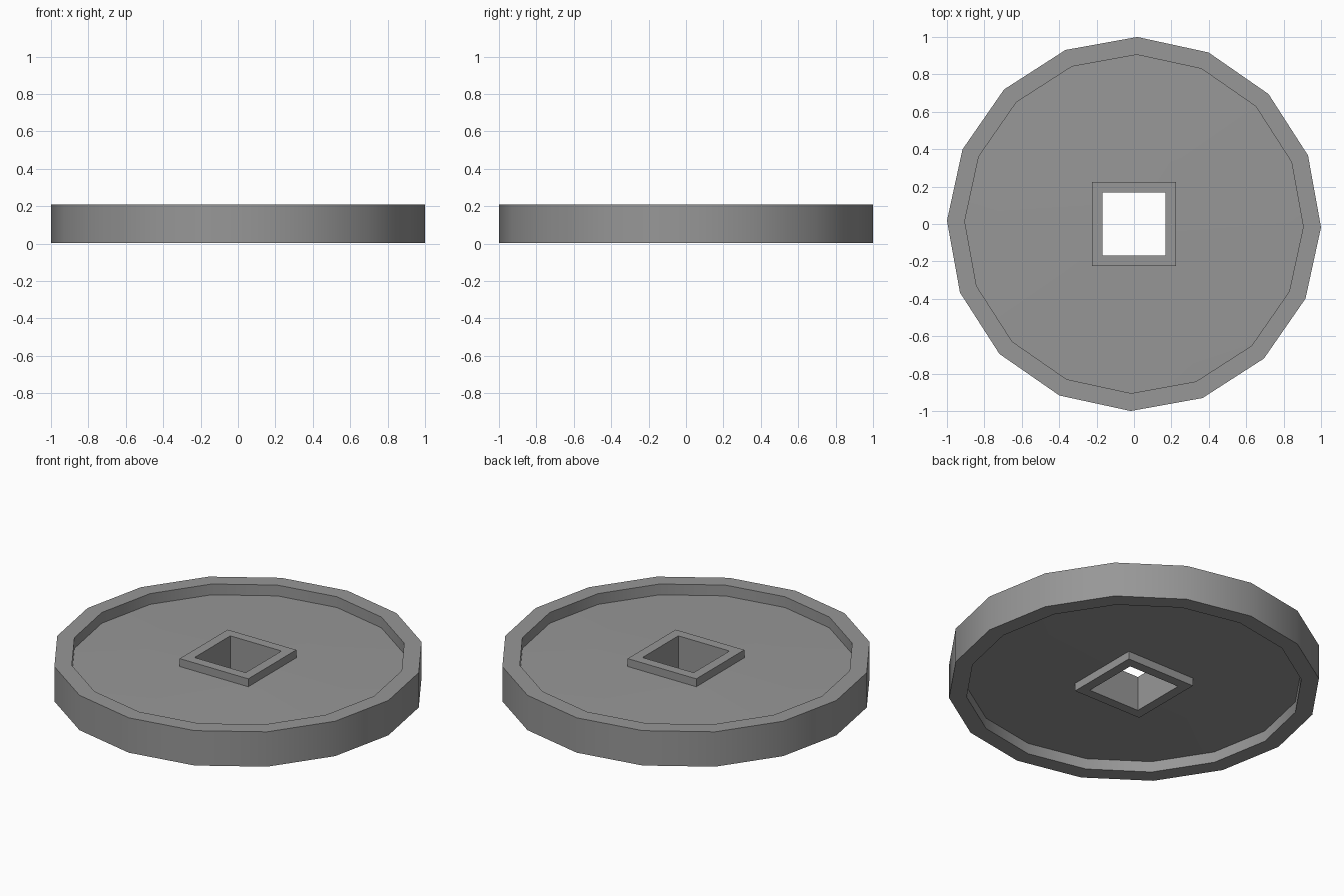
import bpy, bmesh, math

if "Cube" in bpy.data.objects:
    bpy.data.objects.remove(bpy.data.objects["Cube"])

H = 0.21            # overall thickness
SIDES = 16
bm = bmesh.new()


def ring(n, r, z, start):
    """Regular n-sided loop of vertices."""
    return [bm.verts.new((r * math.cos(start + math.tau * i / n),
                          r * math.sin(start + math.tau * i / n), z))
            for i in range(n)]


def disc(r, z):
    return ring(SIDES, r, z, math.radians(-1))


def square(half, z):
    return ring(4, half * math.sqrt(2), z, math.radians(45))


def join(a, b):
    """Quads between equal loops."""
    n = len(a)
    for i in range(n):
        j = (i + 1) % n
        bm.faces.new((a[i], a[j], b[j], b[i]))


def field(o, c):
    """Sunken face between the round rim and the square collar."""
    for k in range(4):
        for i in range(4 * k, 4 * k + 4):
            bm.faces.new((o[i], o[(i + 1) % SIDES], c[k]))
        bm.faces.new((o[(4 * k + 4) % SIDES], c[(k + 1) % 4], c[k]))


# both coin faces: rim, sunken field, raised square collar
outer, hole = [], []
for z, s in ((0.003, 1), (H, -1)):
    rim = [disc(1.0, z), disc(0.905, z), disc(0.905, z + s * 0.064)]
    collar = [square(0.225, z + s * 0.047), square(0.225, z), square(0.168, z)]
    for loops in (rim, collar):
        join(loops[0], loops[1])
        join(loops[1], loops[2])
    field(rim[2], collar[0])
    outer.append(rim[0])
    hole.append(collar[2])

# outer edge and square hole walls
join(*outer)
join(*hole)
bmesh.ops.recalc_face_normals(bm, faces=bm.faces[:])

mesh = bpy.data.meshes.new("coin")
bm.to_mesh(mesh)
bm.free()

# dark grey metal
metal = bpy.data.materials.new("dark_metal")
metal.diffuse_color = (0.31, 0.31, 0.31, 1)
metal.use_nodes = True
metal.node_tree.nodes["Principled BSDF"].inputs["Base Color"].default_value = metal.diffuse_color
mesh.materials.append(metal)

coin = bpy.data.objects.new("coin", mesh)
bpy.context.collection.objects.link(coin)
bpy.context.view_layer.objects.active = coin
coin.select_set(True)
bpy.ops.object.shade_smooth_by_angle(angle=math.radians(30))
